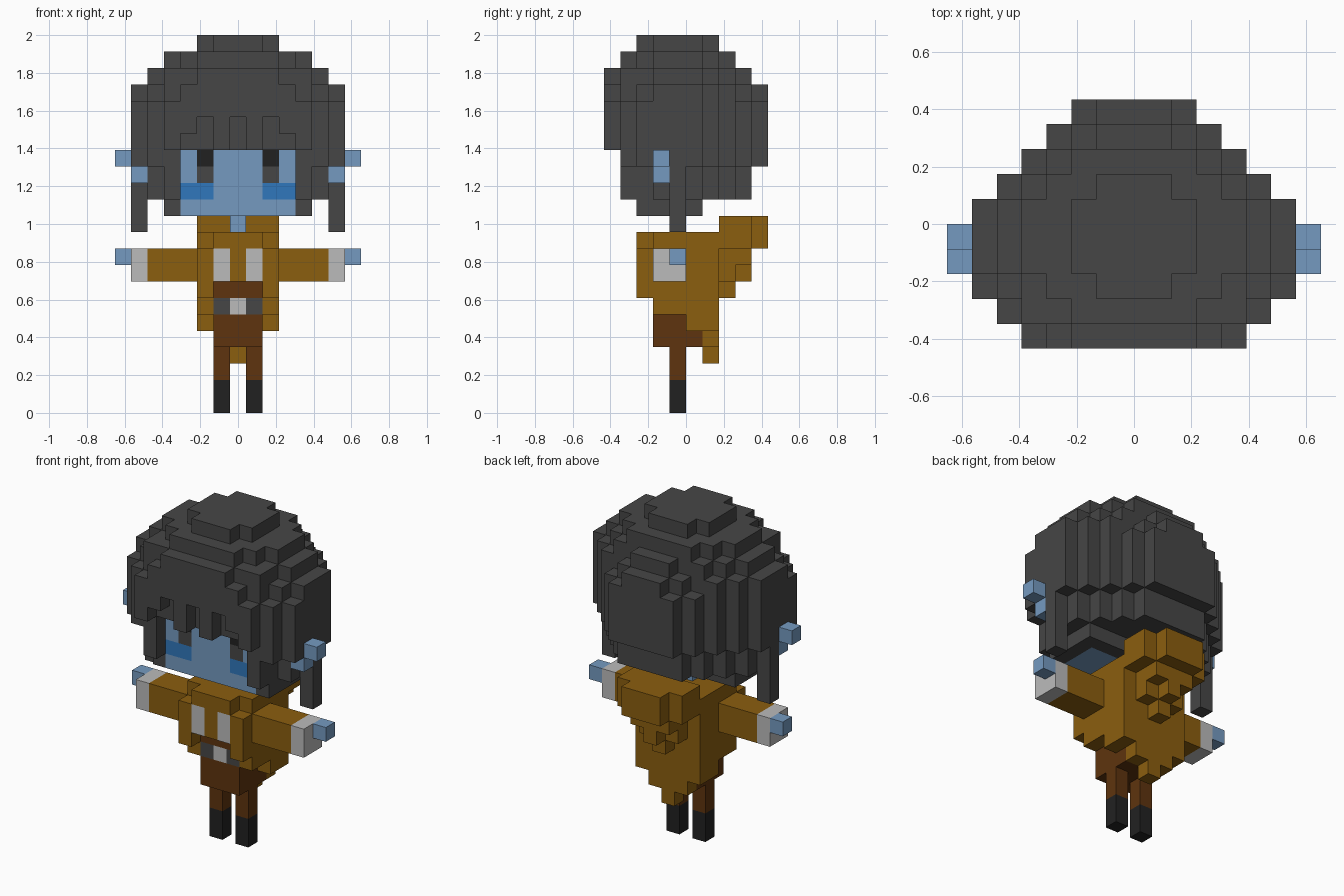
import bpy
import bmesh
from mathutils import Vector

cube = bpy.data.objects.get("Cube")
if cube:
    bpy.data.objects.remove(cube, do_unlink=True)

U = 2 / 23  # block size: 23 blocks tall, 15 wide, 10 deep

COLOURS = {
    "dark grey": (0.061, 0.061, 0.061),
    "skin blue": (0.178, 0.323, 0.527),
    "cheek blue": (0.030, 0.185, 0.503),
    "ochre": (0.258, 0.112, 0.0048),
    "brown": (0.112, 0.034, 0.0044),
    "light grey": (0.497, 0.497, 0.497),
    "black": (0.0155, 0.0155, 0.0155),
}

mats = {}
for name, rgb in COLOURS.items():
    m = bpy.data.materials.new(name)
    m.diffuse_color = (*rgb, 1)
    m.use_nodes = True
    bsdf = m.node_tree.nodes["Principled BSDF"]
    bsdf.inputs["Base Color"].default_value = (*rgb, 1)
    bsdf.inputs["Roughness"].default_value = 0.9
    mats[name] = m

cells = {}       # (column, depth, row) -> part name
part_colour = {}


def span(a, b=None):
    """Inclusive range of block indices."""
    return range(a, (a if b is None else b) + 1)


def wide(n):
    """Columns -n to n."""
    return range(-n, n + 1)


def fill(part, colour, cols, depths, rows):
    part_colour[part] = colour
    for x in cols:
        for y in depths:
            for z in rows:
                cells[x, y, z] = part


def fill_sides(part, colour, cols, depths, rows):
    """Same blocks on the left and the right."""
    for side, s in (("left", 1), ("right", -1)):
        fill(f"{side}_{part}", colour, [s * c for c in cols], depths, rows)


def carve(cols, depths, rows):
    for x in cols:
        for y in depths:
            for z in rows:
                cells.pop((x, y, z), None)


# Hair: half-width of every depth slice, front to back (-1 is empty)
HAIR = [
    (span(22), (-1, -1, 1, 2, 2, 2, 1, -1, -1, -1)),
    (span(21), (-1, 2, 3, 4, 4, 4, 3, 2, -1, -1)),
    (span(20), (2, 4, 4, 5, 5, 5, 4, 3, 1, -1)),
    (span(19), (3, 4, 5, 6, 6, 6, 5, 4, 2, 1)),
    (span(16, 18), (4, 5, 6, 6, 6, 6, 5, 4, 3, 2)),
    (span(15), (-1, 5, 6, 6, 6, 6, 5, 4, 3, 2)),
    (span(13, 14), (-1, 4, 4, 5, 5, 5, 4, 3, 2, -1)),
    (span(12), (-1, -1, 4, 4, 4, 4, -1, -1, -1, -1)),
]
for rows, widths in HAIR:
    for depth, w in enumerate(widths):
        fill("hair", "dark grey", wide(w), span(depth), rows)
fill("hair", "dark grey", (-6, 6), span(4), span(11, 14))   # side locks
carve(wide(3), span(1), span(12, 15))                       # face opening
carve((-2, 0, 2), span(0), span(16, 17))                    # fringe notches
carve((-3, 3), span(0), span(16))

# Head, face and ears
fill("head", "skin blue", wide(3), span(2, 4), span(12, 15))
fill_sides("eye_top", "black", [2], span(2), span(15))
fill_sides("eye_bottom", "dark grey", [2], span(2), span(14))
fill_sides("cheek", "cheek blue", [2, 3], span(2), span(13))
fill_sides("ear", "skin blue", [6], span(3), span(14))
fill_sides("ear", "skin blue", [7], span(3), span(15))
fill("neck", "skin blue", [0], span(4), span(11))

# Coat: body, collar, skirt and pointed tail
fill("coat", "ochre", wide(2), span(3, 6), span(6, 10))
fill("coat", "ochre", wide(2), span(2), span(7, 9))
fill("coat", "ochre", wide(1), span(2), span(10))
carve(wide(1), span(2), span(7))
fill("coat", "ochre", wide(2), span(5, 6), span(5))
fill("coat", "ochre", wide(1), span(6), span(4))
fill("coat", "ochre", [0], span(6), span(3))
fill_sides("coat_panel", "light grey", [1], span(2), span(8, 9))

# Hood hanging down the back, with its drooping tip
fill("hood", "ochre", wide(2), span(7, 8), span(10, 11))
fill("hood", "ochre", wide(1), span(9), span(10, 11))
fill("hood", "ochre", wide(1), span(7, 8), span(9))
fill("hood", "ochre", wide(1), span(7), span(8))
fill("hood", "ochre", [0], span(8), span(8))
fill("hood", "ochre", [0], span(7), span(7))

# Arms
fill_sides("sleeve", "ochre", span(3, 5), span(3, 4), span(8, 9))
fill_sides("cuff", "light grey", [6], span(3, 4), span(8, 9))
fill_sides("hand", "skin blue", [7], span(4), span(9))

# Shirt, belt, trousers and boots
fill("shirt", "brown", wide(1), span(3), span(7))
fill("belt", "dark grey", wide(1), span(3), span(6))
fill("buckle", "light grey", [0], span(3), span(6))
fill("trousers", "brown", wide(1), span(3, 4), span(4, 5))
fill("trousers", "brown", wide(1), span(5), span(4))
fill_sides("leg", "brown", [1], span(4), span(2, 3))
fill_sides("boot", "black", [1], span(4), span(0, 1))


def build(part):
    """Make one object from the exposed block faces of a part."""
    bm = bmesh.new()
    for cell, owner in cells.items():
        if owner != part:
            continue
        centre = Vector((cell[0], cell[1] - 4.5, cell[2] + 0.5))
        for axis in range(3):
            for sign in (-1, 1):
                near = list(cell)
                near[axis] += sign
                if tuple(near) in cells:
                    continue
                n, a, b = Vector(), Vector(), Vector()
                n[axis] = sign * 0.5
                a[(axis + 1) % 3] = 0.5
                b[(axis + 2) % 3] = 0.5 * sign
                corners = (n - a - b, n + a - b, n + a + b, n - a + b)
                bm.faces.new([bm.verts.new((centre + c) * U) for c in corners])
    bmesh.ops.remove_doubles(bm, verts=bm.verts, dist=0.001)
    bmesh.ops.dissolve_limit(bm, angle_limit=0.01, verts=bm.verts, edges=bm.edges)
    mesh = bpy.data.meshes.new(part)
    bm.to_mesh(mesh)
    bm.free()
    mesh.materials.append(mats[part_colour[part]])
    bpy.context.scene.collection.objects.link(bpy.data.objects.new(part, mesh))


for part in part_colour:
    build(part)
